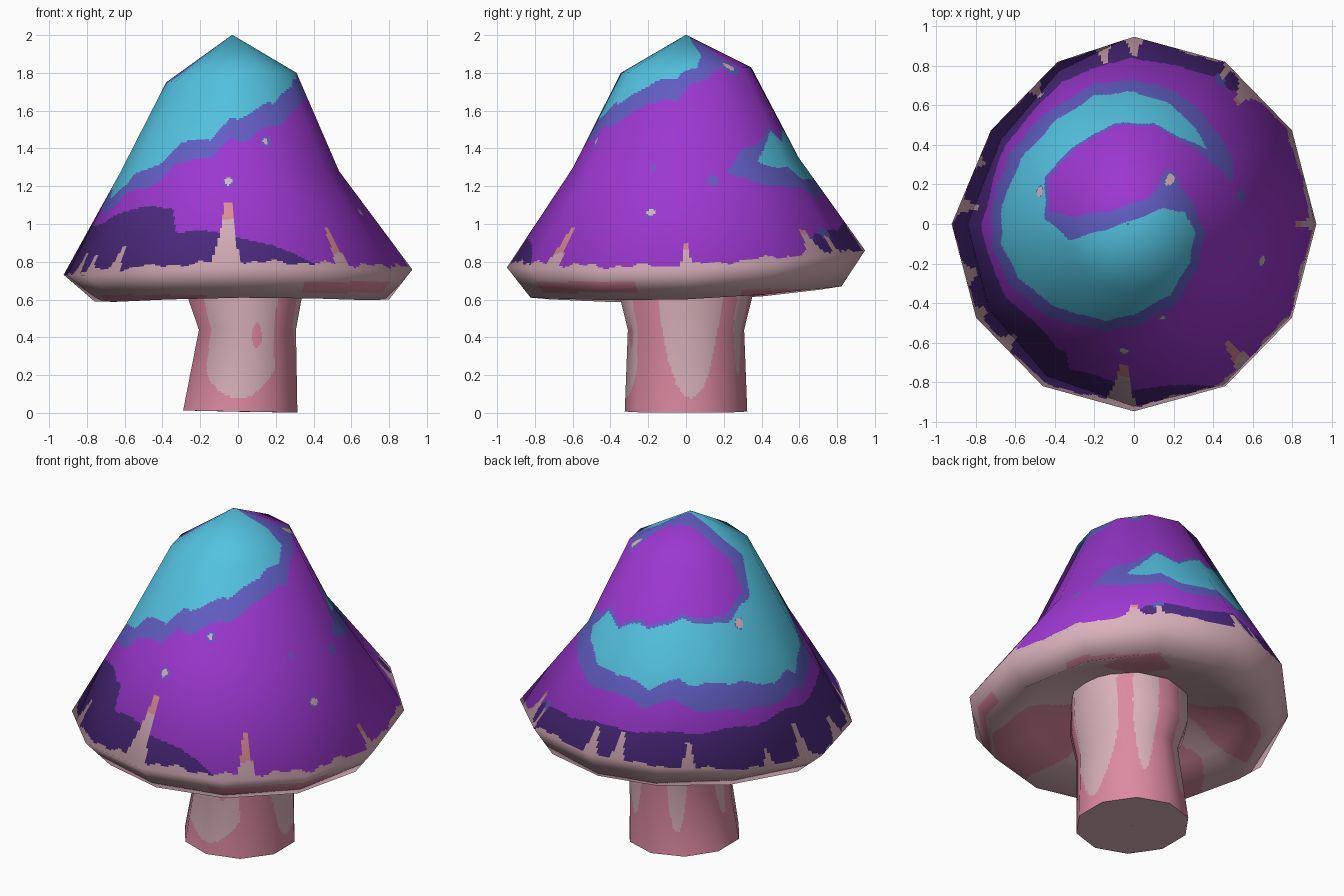
import bpy
import math
from mathutils import Vector

cube = bpy.data.objects.get("Cube")
if cube:
    bpy.data.objects.remove(cube)

TAU = 2 * math.pi


def material(name, hexa):
    """Flat material from an sRGB hex colour."""
    srgb = [int(hexa[i:i + 2], 16) / 255 for i in (0, 2, 4)]
    col = [((c + 0.055) / 1.055) ** 2.4 for c in srgb] + [1.0]
    mat = bpy.data.materials.new(name)
    mat.use_nodes = True
    mat.diffuse_color = col
    mat.node_tree.nodes["Principled BSDF"].inputs["Base Color"].default_value = col
    return mat


PURPLE, CYAN, BORDER, DARK, PALE, PINK, SALMON = range(7)
MATERIALS = [
    material("purple", "9c38d0"),
    material("cyan", "53c2e0"),
    material("violet_blue", "625ec4"),
    material("dark_purple", "4f2b82"),
    material("pale_pink", "dab2bc"),
    material("rose_pink", "dc8aa2"),
    material("salmon", "de8e94"),
]


def ring(sides, r, z, cx=0.0, tilt_x=0.0, tilt_y=0.0, bend=0.0, oval=1.0, turn=0.0):
    """Low-poly ring of points, tilted and bent a little in height."""
    pts = []
    for k in range(sides):
        a = TAU * (k + turn) / sides
        c, s = math.cos(a), math.sin(a)
        height = z + tilt_x * c + tilt_y * s + bend * math.cos(2 * a)
        pts.append(Vector((cx + r * c, r * oval * s, height)))
    return pts


def coarse_normals(rings):
    """Smooth normals of the low-poly surface."""
    n, last, result = len(rings[0]), len(rings) - 1, []
    for i, row in enumerate(rings):
        up, low = rings[max(i - 1, 0)], rings[min(i + 1, last)]
        normals = []
        for j in range(n):
            down = low[j] - up[j]
            if 0 < i < last:
                down = (low[j] - row[j]).normalized() + (row[j] - up[j]).normalized()
            nor = down.cross(row[(j + 1) % n] - row[j - 1]).normalized()
            if (row[j] - row[j - 1]).length < 0.01:
                nor = Vector((0, 0, math.copysign(1, nor.z)))
            normals.append(nor)
        result.append(normals)
    return result


def lofted(name, rings, steps, sub, paint):
    """Loft rings from top to bottom, cut finely so that paint can follow rules."""
    normals = coarse_normals(rings)
    n = len(rings[0])
    verts, vert_normals, bands = [], [], []

    def add_row(i, t):
        for j in range(n):
            for k in range(sub):
                u, j2 = k / sub, (j + 1) % n
                for table, out in ((rings, verts), (normals, vert_normals)):
                    top = table[i][j].lerp(table[i][j2], u)
                    low = table[i + 1][j].lerp(table[i + 1][j2], u)
                    out.append(top.lerp(low, t))

    for i, count in enumerate(steps):
        for s in range(count):
            add_row(i, s / count)
            bands.append(i)
    add_row(len(steps) - 1, 1.0)

    w = n * sub
    faces, colours = [], []
    for row, band in enumerate(bands):
        for c in range(w):
            c2 = (c + 1) % w
            f = (row * w + c, row * w + w + c, row * w + w + c2, row * w + c2)
            faces.append(f)
            colours.append(paint((verts[f[0]] + verts[f[2]]) / 2, band))
    mesh = bpy.data.meshes.new(name)
    mesh.from_pydata(verts, [], faces)
    for mat in MATERIALS:
        mesh.materials.append(mat)
    for poly, colour in zip(mesh.polygons, colours):
        poly.material_index = colour
        poly.use_smooth = True
    mesh.normals_split_custom_set_from_vertices([v.normalized() for v in vert_normals])
    bpy.context.collection.objects.link(bpy.data.objects.new(name, mesh))


def inside(x, y, poly):
    hit = False
    for (ax, ay), (bx, by) in zip(poly, poly[1:] + poly[:1]):
        if (ay > y) != (by > y) and x < (bx - ax) * (y - ay) / (by - ay) + ax:
            hit = not hit
    return hit


def angle_gap(a, b):
    return abs((a - b + 180) % 360 - 180)


# Swirl outlines seen from above
SWIRL = [(.37, .38), (.3, .5), (.18, .61), (0, .67), (-.2, .65), (-.4, .52), (-.57, .33),
         (-.67, .1), (-.67, -.1), (-.58, -.28), (-.4, -.42), (-.15, -.49), (0, -.46),
         (.18, -.36), (.28, -.2), (.31, -.05), (.26, .06), (.15, .08), (0, .02),
         (-.15, -.03), (-.33, -.08), (-.45, .03), (-.45, .24), (-.3, .4), (-.1, .51),
         (.1, .51), (.25, .43)]
SWIRL_EDGE = [(.5, .21), (.5, .34), (.36, .55), (.2, .68), (0, .73), (-.2, .71),
              (-.45, .56), (-.63, .36), (-.72, .1), (-.72, -.12), (-.62, -.32),
              (-.42, -.48), (-.15, -.54), (.02, -.51), (.21, -.41), (.32, -.23),
              (.36, -.04), (.3, .1), (.2, .25), (.08, .14), (-.1, .07), (-.3, .04),
              (-.43, .06), (-.43, .24), (-.29, .39), (-.1, .5), (.1, .5), (.24, .42),
              (.34, .36)]
# Specks: angle, height, pale radius, outer radius
SPECKS = [(287, 1.44, .014, .028), (265.5, 1.225, .02, .028), (344, 1.06, .02, .028),
          (51, 1.83, .021, .048), (161, 1.49, .026, .03), (340, 1.3, 0, .016),
          (15, 1.23, 0, .028), (59, .95, 0, .032)]
# Drips running up from the rim: angle, top height, half width, salmon share
DRIPS = [(266, 1.11, 5.5, .27), (308, .98, 3.5, .7), (223, .88, 3, 0), (210, .84, 3, 0),
         (0, .9, 2, .3), (50, .97, 4, .2), (59, .94, 2, 0), (90, .99, 3, 0),
         (100, .98, 3, 0), (126, .94, 3, 0), (158, .85, 2.5, 0), (174, .93, 3, 0),
         (197, .85, 4, 0)]
# Top of the dark skirt by angle
SKIRT = [(0, .7), (35, .76), (55, .95), (90, 1.0), (150, .98), (180, 1.0), (200, 1.0),
         (215, 1.08), (242, 1.09), (246, .96), (268, .95), (290, .84), (310, .7), (360, .7)]
# Pink patches on lip: angle, half width, lowest and highest height
LIP_PATCHES = [(318, 24, .635, .695), (50, 28, .6, .655), (228, 30, .55, .625)]
# Pink wedges under the cap: angle, half width
WEDGES = [(300, 26), (152, 18), (205, 10), (52, 14)]
RIM = dict(z=.78, tilt_x=.014, tilt_y=.045, bend=-.035)


def skirt_height(deg):
    for (a, za), (b, zb) in zip(SKIRT, SKIRT[1:]):
        if a <= deg <= b:
            return za + (zb - za) * (deg - a) / (b - a)


def paint_cap(p, band):
    a = math.atan2(p.y, p.x)
    deg = math.degrees(a) % 360
    if band == 3:  # lip
        pink = any(angle_gap(deg, c) < w and low < p.z < high
                   for c, w, low, high in LIP_PATCHES)
        return PINK if pink else PALE
    if band > 3:  # underside
        wave = 5 * math.sin(14 * p.xy.length)
        return PINK if any(angle_gap(deg, c) < w + wave for c, w in WEDGES) else PALE
    # Wavy rim line, lower at the back, and drips
    line = (RIM["z"] + RIM["tilt_x"] * math.cos(a) + RIM["tilt_y"] * math.sin(a)
            + RIM["bend"] * math.cos(2 * a) + .026 - .035 * max(0, math.cos(a - 2.1))
            + .008 * math.sin(17 * a) + .006 * math.sin(41 * a))
    if p.z < line:
        return PALE
    for centre, top, width, salmon in DRIPS:
        if p.z < top and angle_gap(deg, centre) < width:
            t = (top - p.z) / (top - line)
            if angle_gap(deg, centre) < width * (.35 + .65 * t * t):
                return SALMON if t < salmon else PALE
    for centre, z, pale, outer in SPECKS:
        d = math.hypot(math.radians(angle_gap(deg, centre)) * p.xy.length, p.z - z)
        if d < outer:
            return PALE if d < pale else BORDER
    if p.z < skirt_height(deg) + .01 * math.sin(13 * a):
        return DARK
    x = p.x + .003 * math.sin(40 * p.y)
    y = p.y + .003 * math.sin(37 * p.x)
    if inside(x, y, SWIRL):
        return CYAN
    return BORDER if inside(x, y, SWIRL_EDGE) else PURPLE


# Stem patches: angle, half width, lowest height, length of the rounded end
PATCHES = [(265, 37, .08, .15), (5, 32, .08, .4), (66, 13, .2, .35), (120, 12, .15, .3),
           (181, 12, .2, .3)]


def paint_stem(p, band):
    deg = math.degrees(math.atan2(p.y, p.x - .03)) % 360
    if math.hypot((p.x - .1) * 2.5, p.z - .41) < .065 and p.y < 0:
        return PINK
    for centre, width, low, fade in PATCHES:
        t = (p.z - low) / fade
        if t > 0 and angle_gap(deg, centre) < width * min(1, t) ** .45:
            return PALE
    return PINK


# Cap: tip, shoulder, middle, rim, lip and hollow underside
cap_rings = [
    ring(12, .003, 2.0, -.03),
    ring(12, .345, 1.795, -.035, .025, .015, -.02),
    ring(12, .58, 1.3, -.045, .005, .025, -.025, oval=1.03),
    ring(12, .923, oval=1.027, **RIM),
    ring(12, .78, .618, .02, .005, .03, -.022, oval=1.055),
    ring(12, .6, .71, .01),
    ring(12, .32, .80, .03),
]
# Rim is pushed in a little at the back right corner
for row in cap_rings[3:5]:
    for k in (4, 5):
        row[k].x += .075
lofted("mushroom_cap", cap_rings, [30, 48, 60, 16, 12, 8], 30, paint_cap)

# Stem with a slight waist and flared top
foot = ring(10, .318, .007, .012, -.006, oval=1.02, turn=.5)
stem_rings = [ring(10, .335, .81, .035, turn=.5),
              ring(10, .32, .62, .035, oval=1.1, turn=.5),
              ring(10, .27, .44, .05, oval=1.14, turn=.5), foot]
lofted("mushroom_stem", stem_rings, [16, 14, 36], 18, paint_stem)

# Flat foot under the stem
lofted("stem_foot", [foot, ring(10, .002, .006, .012, turn=.5)], [1], 1,
       lambda p, band: PALE)
